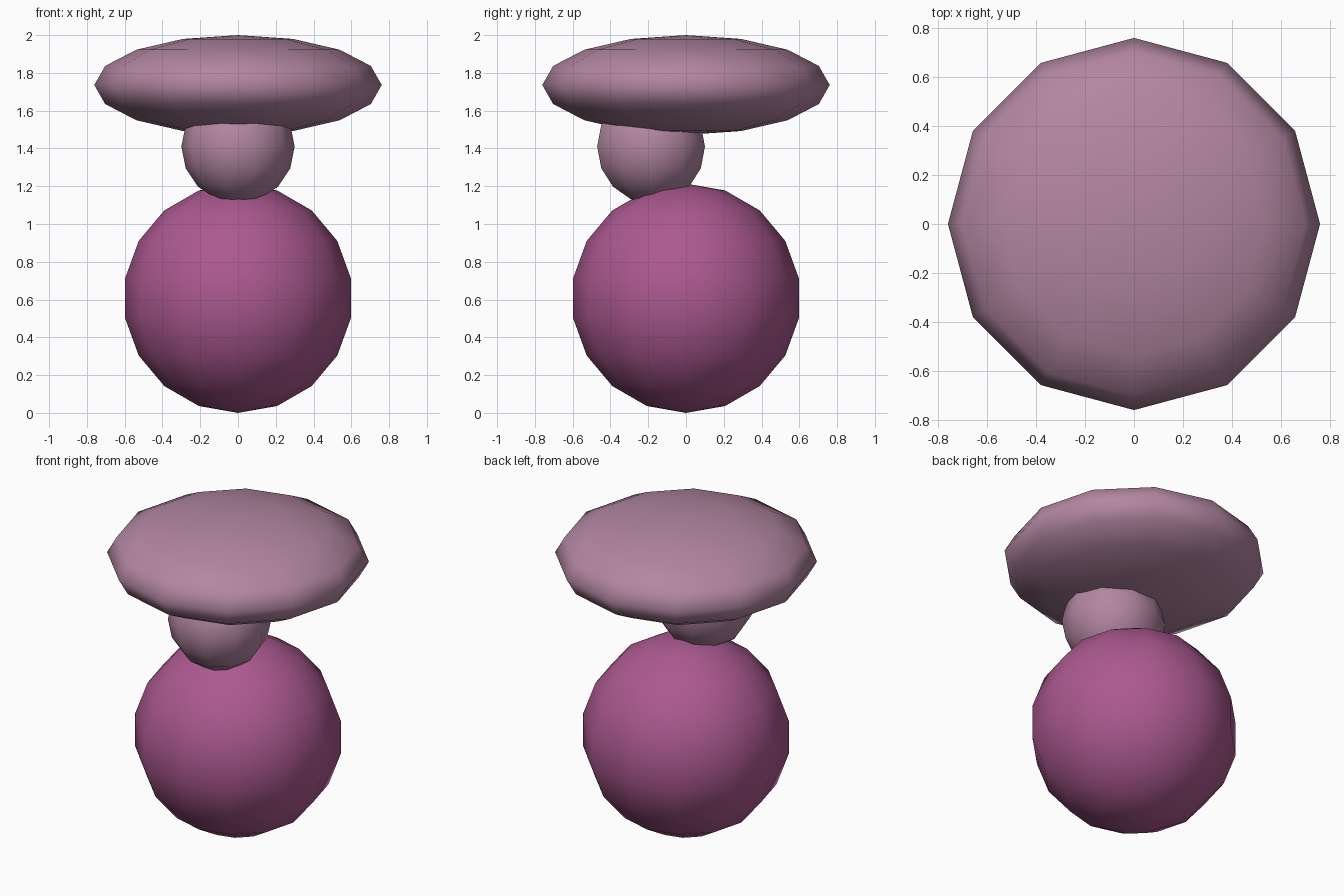
import bpy
import math

if "Cube" in bpy.data.objects:
    bpy.data.objects.remove(bpy.data.objects["Cube"])


def material(name, rgb):
    m = bpy.data.materials.new(name)
    m.diffuse_color = (*rgb, 1)
    m.use_nodes = True
    m.node_tree.nodes["Principled BSDF"].inputs["Base Color"].default_value = m.diffuse_color
    return m


def ball(name, segments, rings, centre, size, mat):
    """Smooth low-poly ball with a vertex on the +x and -x sides."""
    bpy.ops.mesh.primitive_uv_sphere_add(segments=segments, ring_count=rings,
                                         radius=1, location=centre)
    ob = bpy.context.object
    ob.name = name
    ob.scale = size
    ob.rotation_euler.z = math.pi / 2
    ob.data.materials.append(mat)
    bpy.ops.object.transform_apply(location=False, rotation=True, scale=True)
    bpy.ops.object.shade_smooth()
    return ob


purple = material("purple", (0.41, 0.10, 0.28))
mauve = material("mauve", (0.45, 0.24, 0.36))

# Large round body
ball("body", 12, 9, (0, 0, 0.607), (0.607, 0.607, 0.607), purple)
# Small head, set towards the front
ball("head", 10, 8, (0, -0.185, 1.41), (0.3, 0.3, 0.3), mauve)
# Wide flattened cap
ball("cap", 12, 8, (0, 0, 1.736), (0.761, 0.761, 0.264), mauve)
